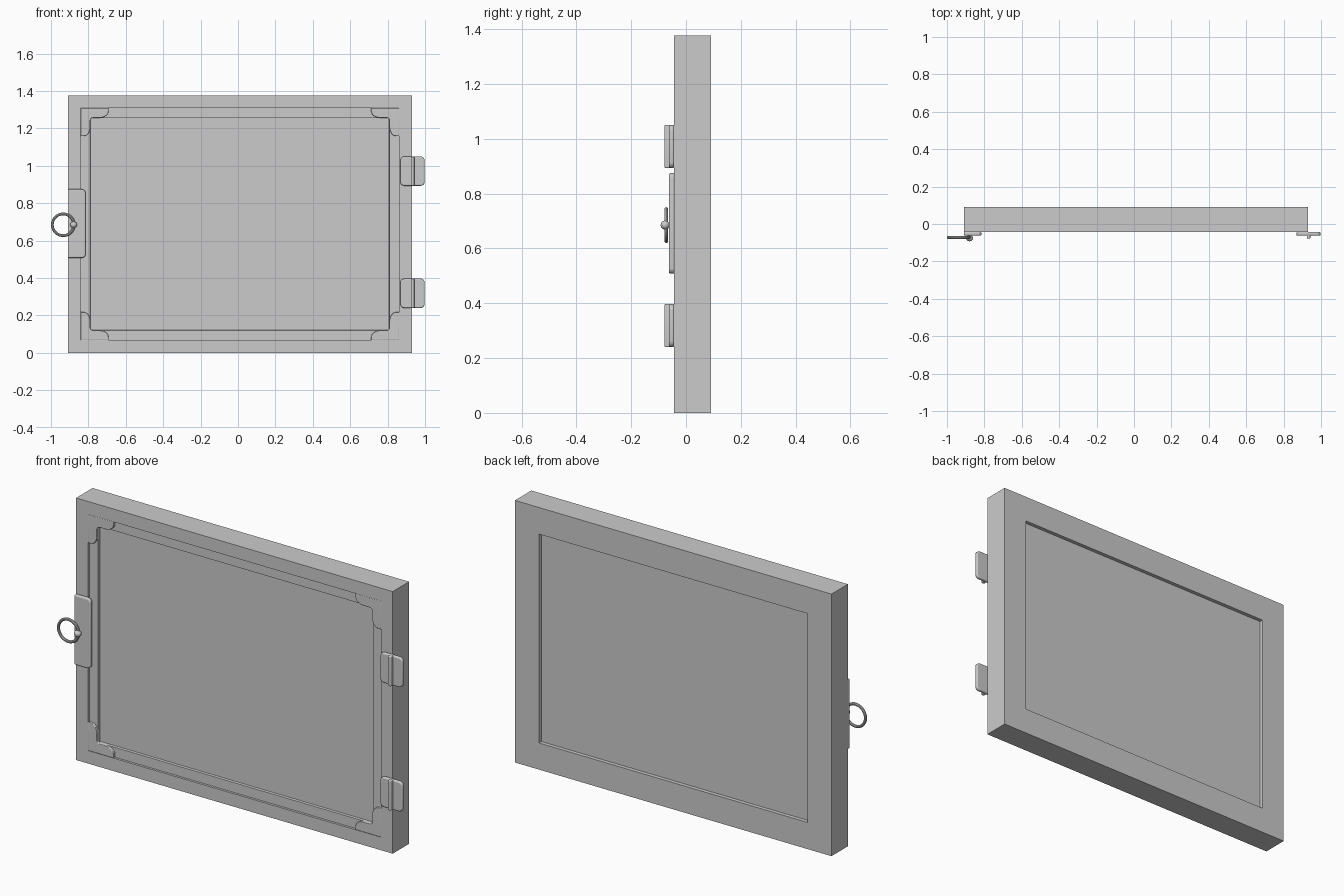
import bpy, bmesh, math
from mathutils import Vector, Matrix

if "Cube" in bpy.data.objects:
    bpy.data.objects.remove(bpy.data.objects["Cube"])

grey = bpy.data.materials.new("plain_grey")
grey.use_nodes = True
COLOUR = (0.6, 0.6, 0.6, 1)
grey.diffuse_color = COLOUR
grey.node_tree.nodes["Principled BSDF"].inputs["Base Color"].default_value = COLOUR

LEFT, RIGHT, TOP = -0.91, 0.93, 1.377
FRONT, BACK = -0.044, 0.092
RECESS = FRONT + 0.012


def finish(name, bm, bevel=0.0, smooth=True):
    bmesh.ops.recalc_face_normals(bm, faces=bm.faces)
    mesh = bpy.data.meshes.new(name)
    bm.to_mesh(mesh)
    bm.free()
    mesh.materials.append(grey)
    ob = bpy.data.objects.new(name, mesh)
    bpy.context.collection.objects.link(ob)
    if bevel:
        mod = ob.modifiers.new("soft_edges", "BEVEL")
        mod.width, mod.segments, mod.limit_method = bevel, 3, "ANGLE"
    if smooth:
        bpy.ops.object.select_all(action="DESELECT")
        ob.select_set(True)
        bpy.context.view_layer.objects.active = ob
        bpy.ops.object.shade_smooth_by_angle(angle=math.radians(35))
    return ob


def slab(name, outline, y_front, y_back, bevel=0.0):
    """Extrude an outline in the xz plane from y_front to y_back."""
    bm = bmesh.new()
    face = bm.faces.new([bm.verts.new((x, y_front, z)) for x, z in outline])
    out = bmesh.ops.extrude_face_region(bm, geom=[face])
    moved = [v for v in out["geom"] if isinstance(v, bmesh.types.BMVert)]
    bmesh.ops.translate(bm, verts=moved, vec=(0, y_back - y_front, 0))
    return finish(name, bm, bevel)


def arc(cx, cz, r, start, steps=5):
    angles = [math.radians(start + 90 * i / steps) for i in range(steps + 1)]
    return [(cx + r * math.cos(a), cz + r * math.sin(a)) for a in angles]


def rounded(x0, x1, z0, z1, r, left=True):
    """Rectangle with rounded right corners, and left ones if asked."""
    pts = arc(x1 - r, z0 + r, r, -90) + arc(x1 - r, z1 - r, r, 0)
    if left:
        return pts + arc(x0 + r, z1 - r, r, 90) + arc(x0 + r, z0 + r, r, 180)
    return pts + [(x0, z1), (x0, z0)]


# Frame and panel: rectangular loops (margin, depth) running from back to front
bm = bmesh.new()
loops = []
for m, y in [(0.14, BACK - 0.02), (0.14, BACK), (0, BACK), (0, FRONT),
             (0.068, FRONT), (0.068, RECESS), (0.12, RECESS),
             (0.122, RECESS + 0.012)]:
    corners = [(LEFT + m, m), (RIGHT - m, m), (RIGHT - m, TOP - m), (LEFT + m, TOP - m)]
    loops.append([bm.verts.new((x, y, z)) for x, z in corners])
for a, b in zip(loops, loops[1:]):
    for i in range(4):
        j = (i + 1) % 4
        bm.faces.new((a[i], a[j], b[j], b[i]))
bm.faces.new(loops[0])
bm.faces.new(loops[-1])
finish("framed_panel", bm, smooth=False)

# Corner brackets: L shapes with curved ends, mirrored into each corner
half = arc(0.105, 0, 0.052, 0)
half = [(min(x, 0.15), z) for x, z in half]
bracket = [(0, 0)] + half + [(0.066, 0.052), (0.056, 0.056), (0.052, 0.066)]
bracket += [(z, x) for x, z in reversed(half)]
for side, x, sx in (("right", LEFT + 0.068, 1), ("left", RIGHT - 0.068, -1)):
    for level, z, sz in (("lower", 0.068, 1), ("upper", TOP - 0.068, -1)):
        slab(f"{level}_{side}_corner_bracket",
             [(x + sx * u, z + sz * v) for u, v in bracket], FRONT, RECESS + 0.004, 0.003)

# Latch plate on the model's right edge
slab("latch_plate", rounded(LEFT, -0.815, 0.508, 0.875, 0.02, left=False),
     -0.062, FRONT + 0.002, 0.006)

# Pull ring
bm = bmesh.new()
prev = first = None
RING, TUBE, N, M = 0.058, 0.0075, 40, 10
rows = []
for i in range(N):
    a = math.tau * i / N
    row = []
    for k in range(M):
        t = math.tau * k / M
        r = RING + TUBE * math.cos(t)
        row.append(bm.verts.new((-0.935 + r * math.cos(a), -0.072 + TUBE * math.sin(t),
                                 0.685 + r * math.sin(a))))
    rows.append(row)
for i in range(N):
    a, b = rows[i], rows[(i + 1) % N]
    for k in range(M):
        bm.faces.new((a[k], a[(k + 1) % M], b[(k + 1) % M], b[k]))
finish("pull_ring", bm)

# Knob that holds the ring, with a short pin into the plate
bm = bmesh.new()
bmesh.ops.create_uvsphere(bm, u_segments=20, v_segments=12, radius=0.0165,
                          matrix=Matrix.Translation((-0.879, -0.076, 0.685))
                          @ Matrix.Diagonal((1.15, 1, 1, 1)))
bmesh.ops.create_cone(bm, cap_ends=True, segments=16, radius1=0.009, radius2=0.009, depth=0.03,
                      matrix=Matrix.Translation((-0.879, -0.062, 0.685))
                      @ Matrix.Rotation(math.pi / 2, 4, "X"))
finish("ring_knob", bm)

# Hinges: a flat rounded leaf with an upright pin in front
for level, z0 in (("lower", 0.24), ("upper", 0.893)):
    z1 = z0 + 0.157
    slab(f"{level}_hinge_leaf", rounded(0.868, 0.998, z0, z1, 0.022),
         -0.062, FRONT + 0.001, 0.006)
    slab(f"{level}_hinge_pin", rounded(0.924, 0.943, z0, z1, 0.004),
         -0.078, -0.055, 0.005)
